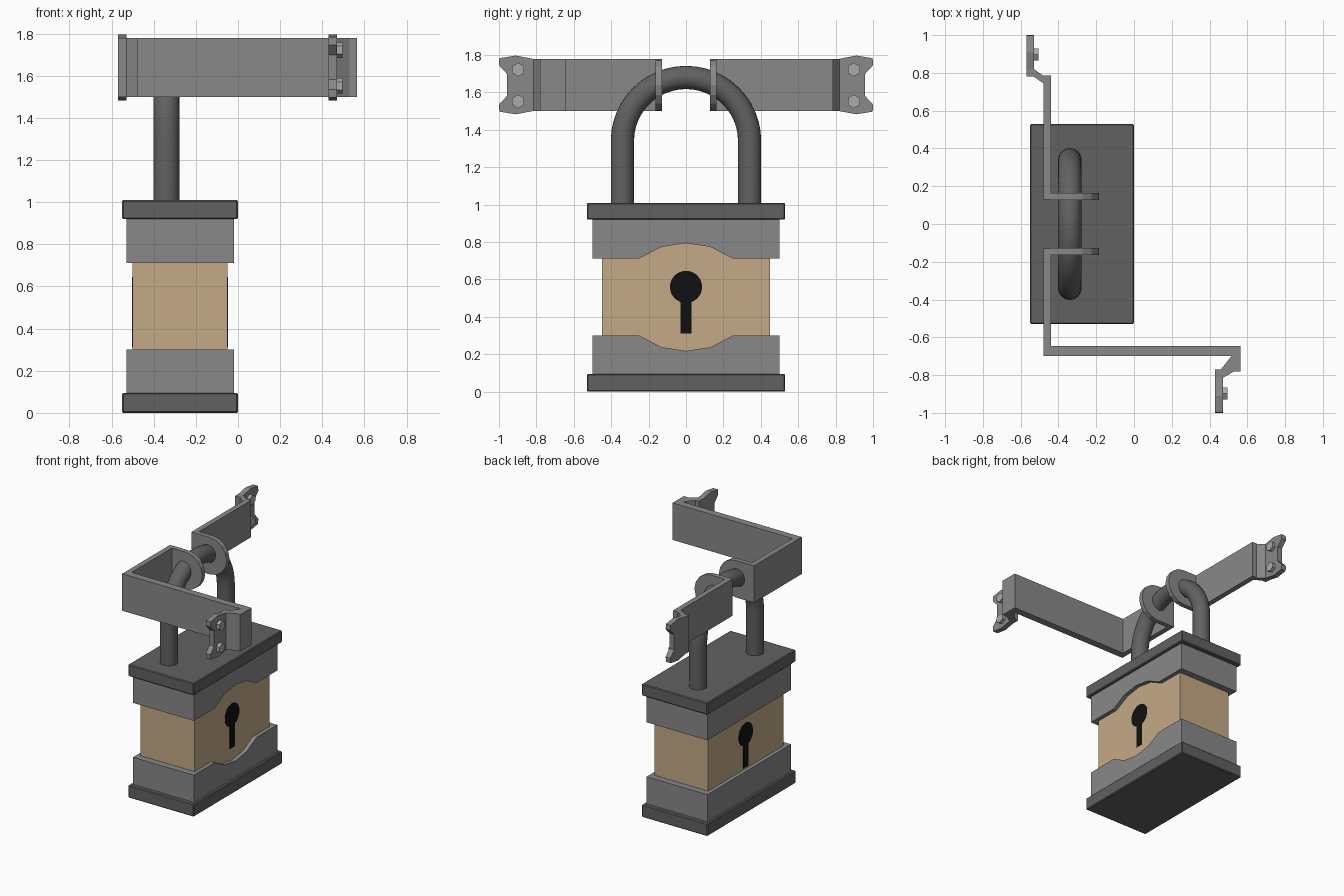
import bpy, bmesh, math

if "Cube" in bpy.data.objects:
    bpy.data.objects.remove(bpy.data.objects["Cube"])


def material(name, rgb):
    m = bpy.data.materials.new(name)
    m.diffuse_color = (*rgb, 1)
    m.use_nodes = True
    m.node_tree.nodes["Principled BSDF"].inputs["Base Color"].default_value = m.diffuse_color
    return m


tan = material("tan_wood", (0.55, 0.40, 0.24))
black = material("black", (0.005, 0.005, 0.005))
dark = material("dark_grey", (0.12, 0.12, 0.12))
grey = material("mid_grey", (0.25, 0.25, 0.25))


def finish(name, bm, mat, bevel=0, smooth=False):
    bmesh.ops.recalc_face_normals(bm, faces=bm.faces)
    me = bpy.data.meshes.new(name)
    bm.to_mesh(me)
    bm.free()
    ob = bpy.data.objects.new(name, me)
    bpy.context.collection.objects.link(ob)
    me.materials.append(mat)
    if bevel:
        mod = ob.modifiers.new("bevel", "BEVEL")
        mod.width, mod.segments = bevel, 1
    if smooth:
        bpy.ops.object.select_all(action='DESELECT')
        ob.select_set(True)
        bpy.context.view_layer.objects.active = ob
        bpy.ops.object.shade_smooth_by_angle(angle=math.radians(35))
    return ob


def prism(name, pts, axis, lo, hi, mat, bevel=0):
    """Extrude a 2D outline along an axis; the outline uses the other two axes."""
    bm = bmesh.new()

    def ring(t):
        out = []
        for p in pts:
            co = list(p)
            co.insert("xyz".index(axis), t)
            out.append(bm.verts.new(co))
        return out
    a, b = ring(lo), ring(hi)
    bm.faces.new(a)
    bm.faces.new(b)
    for i in range(len(a)):
        j = (i + 1) % len(a)
        bm.faces.new((a[i], a[j], b[j], b[i]))
    return finish(name, bm, mat, bevel)


def rect(x0, x1, y0, y1):
    return [(x0, y0), (x1, y0), (x1, y1), (x0, y1)]


# Lock body: end plates and wooden core
prism("base_plate", rect(-0.55, 0, -0.53, 0.53), "z", 0, 0.095, dark, 0.006)
prism("lid_plate", rect(-0.55, 0, -0.53, 0.53), "z", 0.92, 1.01, dark, 0.006)
prism("core", rect(-0.5, -0.05, -0.45, 0.45), "z", 0.05, 0.96, tan)

# Keyhole, showing on both broad faces
a0 = math.asin(0.03 / 0.086)
key = [(-0.03, 0.31), (0.03, 0.31)]
for i in range(29):
    a = -math.pi / 2 + a0 + (2 * math.pi - 2 * a0) * i / 28
    key.append((0.086 * math.cos(a), 0.56 + 0.086 * math.sin(a)))
prism("keyhole", key, "x", -0.502, -0.048, black)


# Bands round the core with a wavy edge on the +x side
def band(name, flat_z, edge_z, wave):
    path = [(-0.53, 0.5, 0), (-0.53, -0.5, 0), (-0.02, -0.5, 0), (-0.02, -0.25, 0),
            (-0.02, -0.13, 0.062), (-0.02, 0, 0.082), (-0.02, 0.13, 0.062),
            (-0.02, 0.25, 0), (-0.02, 0.5, 0)]
    bm = bmesh.new()
    rings = []
    for x, y, d in path:
        xi = -0.49 if x < -0.3 else -0.06
        yi = max(-0.44, min(0.44, y))
        z = edge_z + wave * d
        rings.append([bm.verts.new(c) for c in
                      ((x, y, flat_z), (x, y, z), (xi, yi, z), (xi, yi, flat_z))])
    for i, r in enumerate(rings):
        s = rings[(i + 1) % len(rings)]
        for k in range(4):
            m = (k + 1) % 4
            bm.faces.new((r[k], r[m], s[m], s[k]))
    finish(name, bm, grey)


band("lower_band", 0.09, 0.30, -1)
band("upper_band", 0.925, 0.712, 1)

# Shackle: round tube swept along a U
path = [(-0.34, 0.98, 0)]
path += [(-0.34 * math.cos(math.pi * i / 24), 1.34 + 0.34 * math.sin(math.pi * i / 24),
          math.pi * i / 24) for i in range(25)]
path.append((0.34, 0.98, math.pi))
bm = bmesh.new()
N, R = 24, 0.062
rings = []
for y, z, t in path:
    ring = []
    for k in range(N):
        a = 2 * math.pi * k / N
        r = R * math.cos(a)
        ring.append(bm.verts.new((-0.34 + R * math.sin(a),
                                  y - r * math.cos(t), z + r * math.sin(t))))
    rings.append(ring)
for r, s in zip(rings, rings[1:]):
    for k in range(N):
        m = (k + 1) % N
        bm.faces.new((r[k], r[m], s[m], s[k]))
bm.faces.new(rings[0])
bm.faces.new(rings[-1])
finish("shackle", bm, dark, smooth=True)

# Bracket straps, drawn in plan
Z0, Z1 = 1.50, 1.78
prism("straight_strap",
      [(-0.48, 0.13), (-0.44, 0.13), (-0.44, 0.785), (-0.48, 0.785), (-0.53, 0.82),
       (-0.53, 0.84), (-0.57, 0.84), (-0.57, 0.78), (-0.53, 0.78), (-0.48, 0.745)],
      "z", Z0, Z1, grey)
prism("angled_strap",
      [(-0.44, -0.13), (-0.48, -0.13), (-0.48, -0.70), (0.515, -0.70), (0.46, -0.77),
       (0.43, -0.77), (0.43, -0.84), (0.47, -0.84), (0.47, -0.815), (0.53, -0.78),
       (0.565, -0.78), (0.565, -0.645), (-0.44, -0.645)],
      "z", Z0, Z1, grey)

# Rounded tabs the shackle passes through
tab = [(-0.45, Z0), (-0.45, Z1)]
for i in range(9):
    a = math.pi / 2 - math.pi * i / 8
    tab.append((-0.325 + 0.14 * math.cos(a), 1.64 + 0.14 * math.sin(a)))
for side, label in ((1, "back"), (-1, "front")):
    prism(label + "_tab", tab, "y", side * 0.128, side * 0.163, grey)

# Notched end plates with hexagonal bolts
half = [(0.82, 0.14), (0.91, 0.157), (0.998, 0.143), (1.0, 0.105), (0.957, 0.058)]
plate = [(y, 1.64 + z) for y, z in half] + [(y, 1.64 - z) for y, z in reversed(half)]
for side, x, label in ((1, -0.57, "back"), (-1, 0.43, "front")):
    prism(label + "_end_plate", [(side * y, z) for y, z in plate], "x", x, x + 0.04, grey)
    for n, z in (("lower", 1.552), ("upper", 1.722)):
        hexa = [(side * 0.897 + 0.037 * math.sin(k * math.pi / 3),
                 z + 0.037 * math.cos(k * math.pi / 3)) for k in range(6)]
        prism(f"{label}_{n}_bolt", hexa, "x", x + 0.03, x + 0.065,
              material("bolt_grey", (0.4, 0.4, 0.4)))
